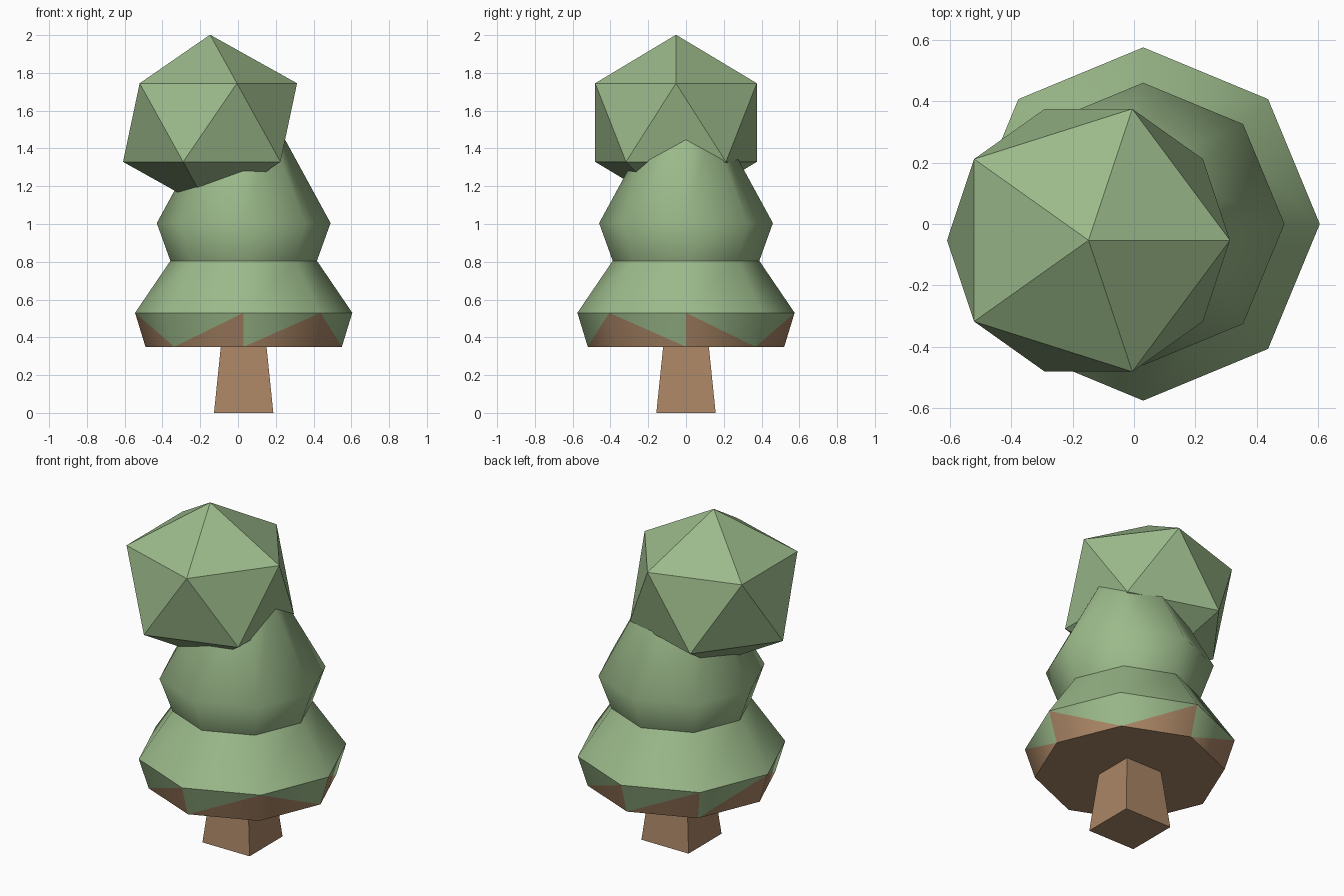
import bpy
import bmesh
from math import cos, sin, pi, radians

old = bpy.data.objects.get("Cube")
if old:
    bpy.data.objects.remove(old, do_unlink=True)


def make_material(name, color):
    mat = bpy.data.materials.new(name)
    mat.use_nodes = True
    mat.diffuse_color = (*color, 1)
    mat.node_tree.nodes["Principled BSDF"].inputs["Base Color"].default_value = (*color, 1)
    return mat


LEAF = make_material("leaf_green", (0.33, 0.49, 0.255))
BARK = make_material("bark_brown", (0.40, 0.235, 0.13))
CENTRE_X = 0.03


def add_object(name, bm, materials, location):
    bmesh.ops.recalc_face_normals(bm, faces=bm.faces)
    mesh = bpy.data.meshes.new(name)
    bm.to_mesh(mesh)
    bm.free()
    for mat in materials:
        mesh.materials.append(mat)
    obj = bpy.data.objects.new(name, mesh)
    obj.location = location
    bpy.context.collection.objects.link(obj)
    return obj


def make_rings(bm, profile, sides, turn=0.0):
    """One ring of vertices per (radius, height) pair."""
    return [[bm.verts.new((r * cos(turn + 2 * pi * i / sides),
                           r * sin(turn + 2 * pi * i / sides), z))
             for i in range(sides)] for r, z in profile]


def bridge(bm, low, high):
    n = len(low)
    for i in range(n):
        j = (i + 1) % n
        bm.faces.new((low[i], low[j], high[j], high[i]))


# Tapered square trunk
bm = bmesh.new()
diag = 2 ** 0.5
rings = make_rings(bm, [(0.157 * diag, 0), (0.12 * diag, 0.36)], 4, pi / 4)
bridge(bm, *rings)
for ring in rings:
    bm.faces.new(ring)
add_object("trunk", bm, [BARK], (CENTRE_X, 0, 0))

# Two-tier eight-sided foliage with a ragged brown hem
bm = bmesh.new()
profile = [(0.52, 0.35), (0.575, 0.53), (0.388, 0.805), (0.46, 1.005), (0.19, 1.5)]
rings = make_rings(bm, profile, 8)
for low, high in zip(rings[1:], rings[2:]):
    bridge(bm, low, high)
bm.faces.new(rings[-1])
bm.faces.new(rings[0]).material_index = 1

# Hem panels split along a diagonal: brown below, green above
low, high = rings[:2]
for i in range(8):
    j = (i + 1) % 8
    if i in (0, 4, 7):
        brown, green = (low[i], low[j], high[i]), (low[j], high[j], high[i])
    else:
        brown, green = (low[i], low[j], high[j]), (low[i], high[j], high[i])
    bm.faces.new(brown).material_index = 1
    bm.faces.new(green)
foliage = add_object("foliage_tiers", bm, [LEAF, BARK], (CENTRE_X, 0, 0))

# Round the tiers sideways but keep the ring edges sharp
bpy.ops.object.select_all(action="DESELECT")
foliage.select_set(True)
bpy.context.view_layer.objects.active = foliage
bpy.ops.object.shade_smooth_by_angle(angle=radians(47))

# Faceted ball sitting off-centre on top
bm = bmesh.new()
bmesh.ops.create_icosphere(bm, subdivisions=1, radius=1)
bmesh.ops.scale(bm, vec=(0.515, 0.503, 0.465), verts=bm.verts)
add_object("foliage_crown", bm, [LEAF], (-0.148, -0.053, 1.537))
